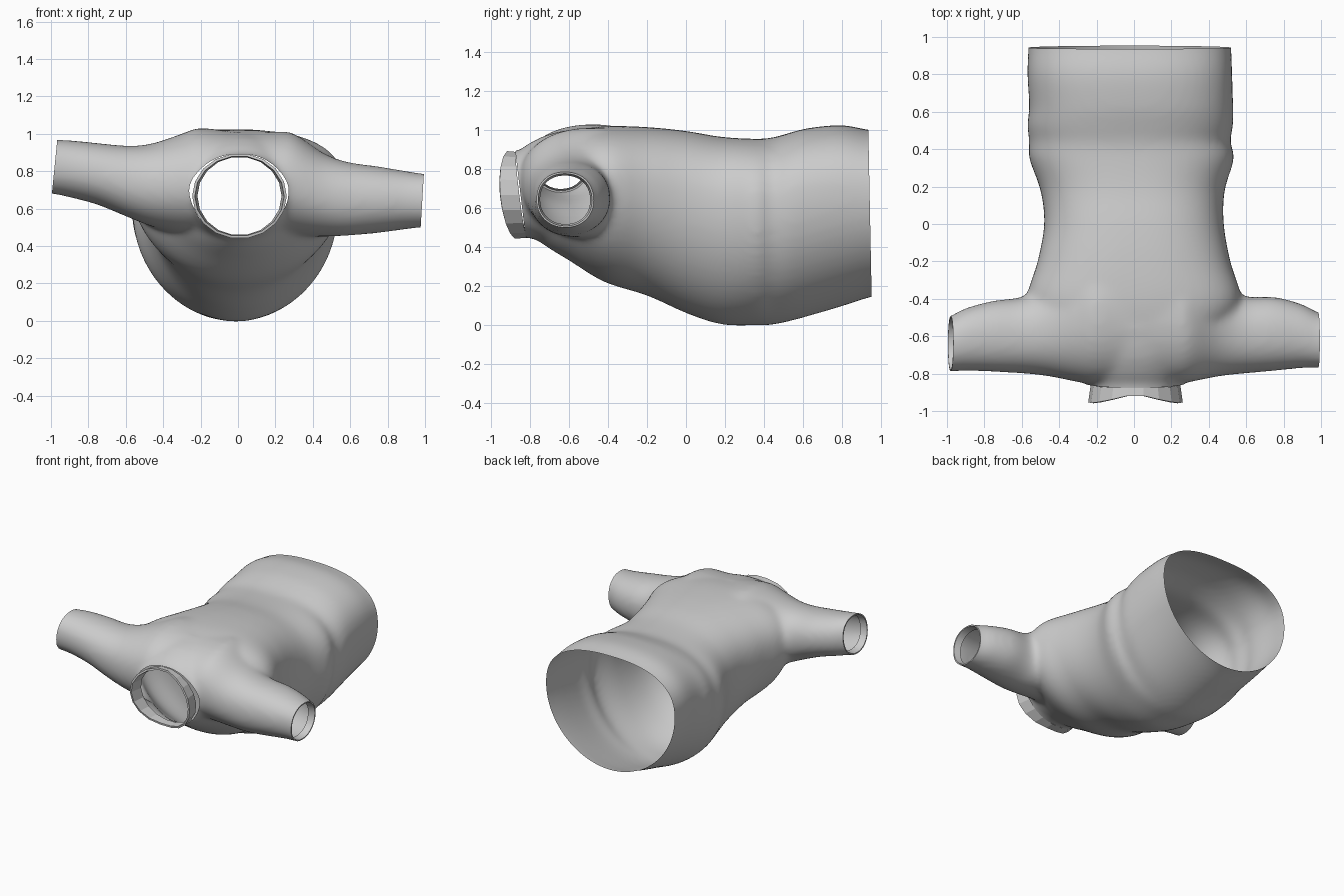
import bpy, bmesh, math
from mathutils import Vector

if "Cube" in bpy.data.objects:
    bpy.data.objects.remove(bpy.data.objects["Cube"])

def sgnpow(v, p):
    return math.copysign(abs(v) ** p, v)

def catmull(a, b, c, d, t):
    return [0.5 * (2*q + (r-p)*t + (2*p-5*q+4*r-s)*t*t + (3*q-p-3*r+s)*t**3)
            for p, q, r, s in zip(a, b, c, d)]

def loft(bm, axis, rows, top=2.2, bottom=2.0, mid=.5, n=64, steps=4):
    """Closed tube; rows are (position, side min, side max, z min, z max).
    mid is the height fraction of the widest point."""
    dense = []
    for i in range(len(rows) - 1):
        ctl = [rows[max(i-1, 0)], rows[i], rows[i+1], rows[min(i+2, len(rows)-1)]]
        dense += [catmull(*ctl, k / steps) for k in range(steps)]
    dense.append(rows[-1])
    rings = []
    for p, s0, s1, z0, z1 in dense:
        ring = []
        for k in range(n):
            a = 2 * math.pi * k / n
            up = math.sin(a) > 0
            e = 2 / (top if up else bottom)
            s = (s0+s1)/2 + (s1-s0)/2 * sgnpow(math.cos(a), e)
            reach = (z1-z0) * ((1-mid) if up else mid)
            z = z0 + (z1-z0) * mid + reach * sgnpow(math.sin(a), e)
            ring.append(bm.verts.new((p, s, z) if axis == 'x' else (s, p, z)))
        rings.append(ring)
    for r0, r1 in zip(rings, rings[1:]):
        for k in range(n):
            bm.faces.new((r0[k], r0[(k+1) % n], r1[(k+1) % n], r1[k]))
    bm.faces.new(rings[0])
    bm.faces.new(rings[-1])

def make_object(name, bm):
    me = bpy.data.meshes.new(name)
    bm.to_mesh(me)
    bm.free()
    ob = bpy.data.objects.new(name, me)
    bpy.context.collection.objects.link(ob)
    return ob

# Torso, shoulders with sleeves, and neck stub as overlapping solids
bm = bmesh.new()
loft(bm, 'y', [
    (-.78, -.22, .22, .445, .90), (-.70, -.33, .33, .39, .96), (-.60, -.44, .44, .33, .995),
    (-.42, -.57, .57, .22, 1.02), (-.20, -.515, .515, .15, 1.015), (0, -.48, .48, .06, .995),
    (.18, -.50, .485, .002, .965), (.35, -.56, .535, -.003, .955), (.44, -.56, .515, .0, .96),
    (.53, -.57, .53, .018, .985), (.63, -.56, .53, .045, 1.01), (.80, -.57, .525, .095, 1.025),
    (.94, -.565, .52, .14, 1.0), (1.04, -.565, .52, .16, .99)], top=2.5, bottom=1.95, mid=.61)
loft(bm, 'x', [
    (-1.08, -.79, -.50, .685, .98), (-1.0, -.79, -.50, .68, .97), (-.9, -.785, -.45, .66, .965),
    (-.75, -.79, -.41, .62, .95), (-.58, -.80, -.385, .55, .935), (-.45, -.815, -.3, .50, .95),
    (-.3, -.845, -.17, .46, 1.0), (-.2, -.86, -.1, .45, 1.03), (0, -.86, -.07, .46, 1.01),
    (.2, -.86, -.1, .45, 1.01), (.3, -.845, -.17, .45, 1.0), (.45, -.815, -.3, .45, .90),
    (.58, -.80, -.385, .455, .85), (.75, -.785, -.39, .47, .825), (.9, -.77, -.43, .49, .80),
    (1.0, -.77, -.48, .50, .785), (1.08, -.77, -.49, .50, .785)], bottom=2.1)
loft(bm, 'y', [
    (-.55, -.38, .38, .33, 1.01), (-.70, -.32, .33, .41, .98), (-.80, -.27, .28, .445, .935),
    (-.88, -.235, .25, .445, .89), (-1.06, -.235, .25, .445, .885)])
bmesh.ops.recalc_face_normals(bm, faces=bm.faces)
raw = make_object("raw_solid", bm)

# Fuse and relax the solids into one cloth skin
m = raw.modifiers.new("fuse", 'REMESH')
m.mode = 'VOXEL'
m.voxel_size = 0.018
s = raw.modifiers.new("relax", 'SMOOTH')
s.factor = 0.5
s.iterations = 14
skin = bpy.data.meshes.new_from_object(raw.evaluated_get(bpy.context.evaluated_depsgraph_get()))
bpy.data.objects.remove(raw)
bm = bmesh.new()
bm.from_mesh(skin)

# Open the hem, cuffs and neck
cuts = [((0, .945, .57), (0, 1, .02)),
        ((-.98, -.64, .83), (-1, 0, .1)),
        ((.985, -.63, .64), (1, 0, -.06)),
        ((0, -.85, .67), (0, -1, -.12))]
for co, no in cuts:
    bmesh.ops.bisect_plane(bm, geom=bm.verts[:] + bm.edges[:] + bm.faces[:],
                           plane_co=co, plane_no=no, clear_outer=True)

# Cuff edges turned slightly inward
for side in (-1, 1):
    edges = [e for e in bm.edges if e.is_boundary and all(v.co.x * side > .9 for v in e.verts)]
    for shrink, push in ((.94, 0), (.93, .05)):
        verts = {v for e in edges for v in e.verts}
        c = sum((v.co for v in verts), Vector()) / max(len(verts), 1)
        ext = bmesh.ops.extrude_edge_only(bm, edges=edges)["geom"]
        edges = [g for g in ext if isinstance(g, bmesh.types.BMEdge)]
        for v in (g for g in ext if isinstance(g, bmesh.types.BMVert)):
            v.co = c + (v.co - c) * shrink
            v.co.x -= side * push
garment = make_object("shirt_body", bm)

# Flared, faceted collar band
bm = bmesh.new()
N = 18
rings = [[], []]
for k in range(N):
    a = 2 * math.pi * k / N
    c, sn = math.cos(a), math.sin(a)
    for j, r in enumerate((1.0, 1.06)):
        y = (-.845 - .028*sn - .012*abs(c)) if j == 0 else (-.888 - .02*sn - .067*abs(c))
        rings[j].append(bm.verts.new((.008 + .232*r*c, y, .667 + .217*(1 + j*.02)*sn)))
for k in range(N):
    q = (k + 1) % N
    bm.faces.new((rings[0][k], rings[0][q], rings[1][q], rings[1][k]))
bmesh.ops.recalc_face_normals(bm, faces=bm.faces)
collar = make_object("collar", bm)
t = collar.modifiers.new("thickness", 'SOLIDIFY')
t.thickness = .014
t.offset = 0

# Smooth shading on the cloth
bpy.context.view_layer.objects.active = garment
garment.select_set(True)
bpy.ops.object.shade_smooth_by_angle(angle=math.radians(40))
